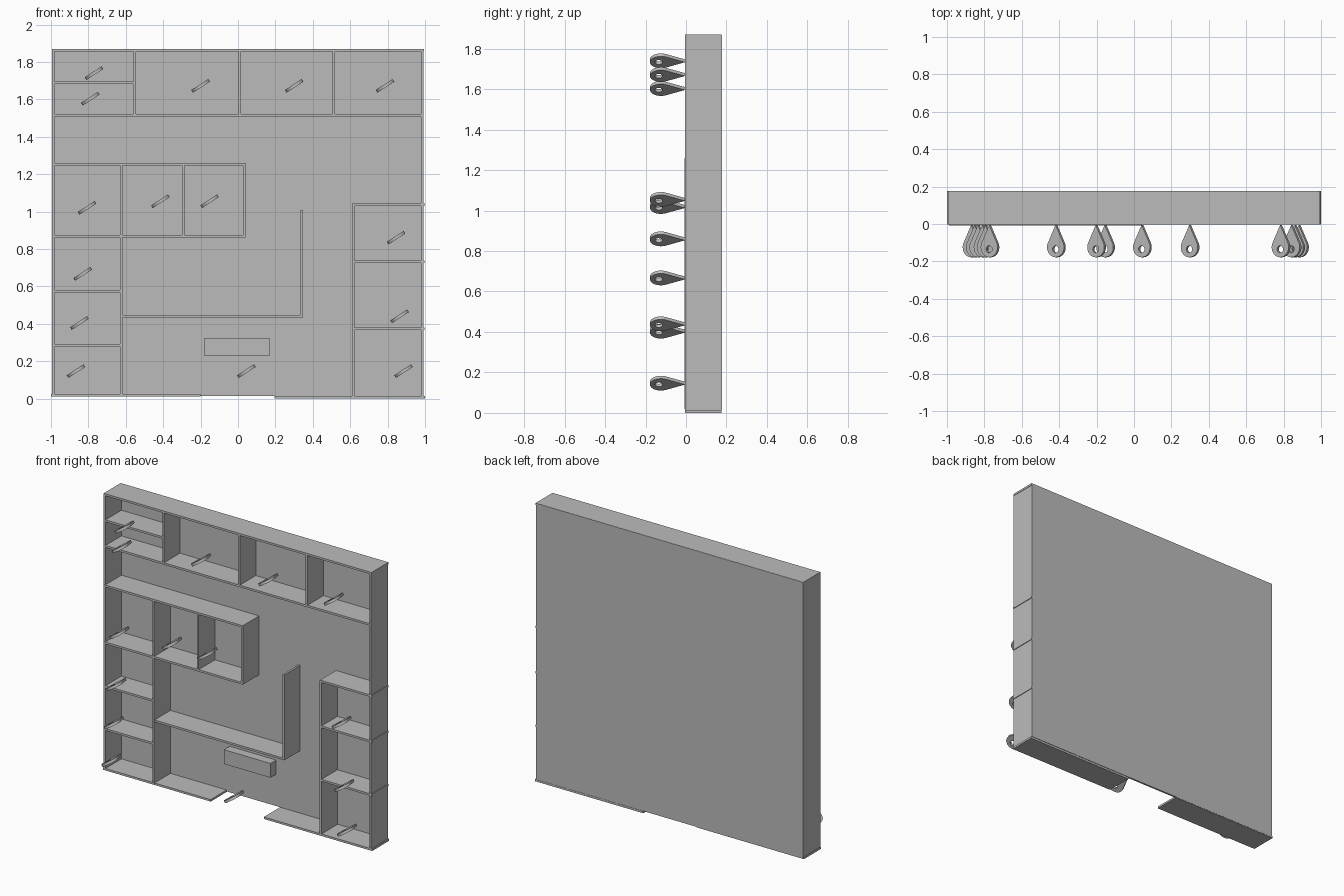
import bpy, bmesh, math
from mathutils import Matrix, Vector

cube = bpy.data.objects.get("Cube")
if cube:
    bpy.data.objects.remove(cube, do_unlink=True)

grey = bpy.data.materials.new("plain grey")
grey.use_nodes = True
grey.diffuse_color = (0.5, 0.5, 0.5, 1)
grey.node_tree.nodes["Principled BSDF"].inputs["Base Color"].default_value = (0.5, 0.5, 0.5, 1)

FRONT, BACK, T = -0.004, 0.176, 0.0135


def finish(name, bm):
    mesh = bpy.data.meshes.new(name)
    bmesh.ops.recalc_face_normals(bm, faces=bm.faces)
    bm.to_mesh(mesh)
    bm.free()
    mesh.materials.append(grey)
    obj = bpy.data.objects.new(name, mesh)
    bpy.context.collection.objects.link(obj)
    return obj


def box(name, x0, x1, z0, z1, y0=FRONT, y1=BACK):
    bm = bmesh.new()
    size = Matrix.Diagonal((x1 - x0, y1 - y0, z1 - z0, 1))
    centre = Vector(((x0 + x1) / 2, (y0 + y1) / 2, (z0 + z1) / 2))
    bmesh.ops.create_cube(bm, size=1, matrix=Matrix.Translation(centre) @ size)
    return finish(name, bm)


def shelf(name, x0, x1, z, y0=FRONT):
    box(name, x0, x1, z, z + T, y0)


def upright(name, x, z0, z1, y0=FRONT):
    box(name, x, x + T, z0, z1, y0)


# Outer case
box("back_panel", -0.995, 0.992, 0.015, 1.868, 0.165, 0.177)
shelf("top_board", -0.995, 0.995, 1.856)
upright("left_side", -0.995, 0.02, 1.868)
upright("right_side", 0.979, 0.01, 1.868)
shelf("bottom_board_left", -1.0, -0.2, 0.011)
shelf("bottom_board_right", 0.195, 1.0, 0.0)

# Top row of compartments
shelf("upper_shelf", -0.985, 0.985, 1.509)
shelf("upper_left_shelf", -0.985, -0.55, 1.681)
for x in (-0.56, 0.003, 0.506):
    upright("upper_divider", x, 1.515, 1.86)

# Left column and hanging cabinet
shelf("cabinet_top", -0.99, 0.041, 1.245, -0.008)
shelf("cabinet_bottom", -0.99, 0.041, 0.862, -0.008)
upright("left_column_divider", -0.631, 0.02, 1.25, -0.008)
upright("cabinet_divider", -0.3, 0.87, 1.25, -0.008)
upright("cabinet_end", 0.0275, 0.862, 1.258, -0.008)
for z in (0.567, 0.279):
    shelf("left_column_shelf", -0.985, -0.625, z)

# Desk shelf with its end board, and a block on the back panel
shelf("desk_shelf", -0.62, 0.347, 0.434)
upright("desk_end", 0.3335, 0.434, 1.008)
box("wall_block", -0.178, 0.168, 0.228, 0.324, 0.105, 0.17)

# Right column
upright("right_column_divider", 0.61, 0.01, 1.04)
for z in (1.031, 0.726, 0.367):
    shelf("right_column_shelf", 0.612, 0.997, z)


def teardrop_handle(x, z):
    """Flat teardrop with a round hole, lying tilted about the depth axis."""
    n, r, thick = 32, 0.054, 0.017
    head, hole_y, hole_r = -0.124, -0.135, 0.019
    tip = -0.005
    tangent = math.asin(r / (tip - head))
    rings = []
    bm = bmesh.new()
    for h in (-thick / 2, thick / 2):
        outer, inner = [], []
        for i in range(n):
            # Head arc runs between the two tangent points, then meets the tip
            a = math.pi / 2 - 2 * math.pi * i / n
            if i == 0:
                p = (0, tip)
            else:
                s = (i - 1) / (n - 2)
                b = tangent - s * (math.pi + 2 * tangent)
                p = (r * math.cos(b), head + r * math.sin(b))
            outer.append(bm.verts.new((p[0], p[1], h)))
            inner.append(bm.verts.new((hole_r * math.cos(a), hole_y + hole_r * math.sin(a), h)))
        rings.append((outer, inner))
    (o0, i0), (o1, i1) = rings
    for i in range(n):
        j = (i + 1) % n
        for a, b in ((o0, i0), (o0, o1), (o1, i1), (i0, i1)):
            bm.faces.new((a[i], a[j], b[j], b[i]))
    place = Matrix.Translation((x, 0, z)) @ Matrix.Rotation(math.radians(-33), 4, "Y")
    bm.transform(place)
    obj = finish("teardrop_handle", bm)
    bpy.ops.object.select_all(action="DESELECT")
    obj.select_set(True)
    bpy.context.view_layer.objects.active = obj
    bpy.ops.object.shade_smooth_by_angle(angle=math.radians(30))


# One handle per compartment, grouped by height
handles = {
    1.74: (-0.77,), 1.603: (-0.79,), 1.672: (-0.2, 0.3, 0.786),
    1.02: (-0.807,), 1.055: (-0.415, -0.152), 0.667: (-0.83,),
    0.404: (-0.848,), 0.147: (-0.866, 0.045, 0.885),
    0.86: (0.845,), 0.44: (0.864,),
}
for z, xs in handles.items():
    for x in xs:
        teardrop_handle(x, z)
